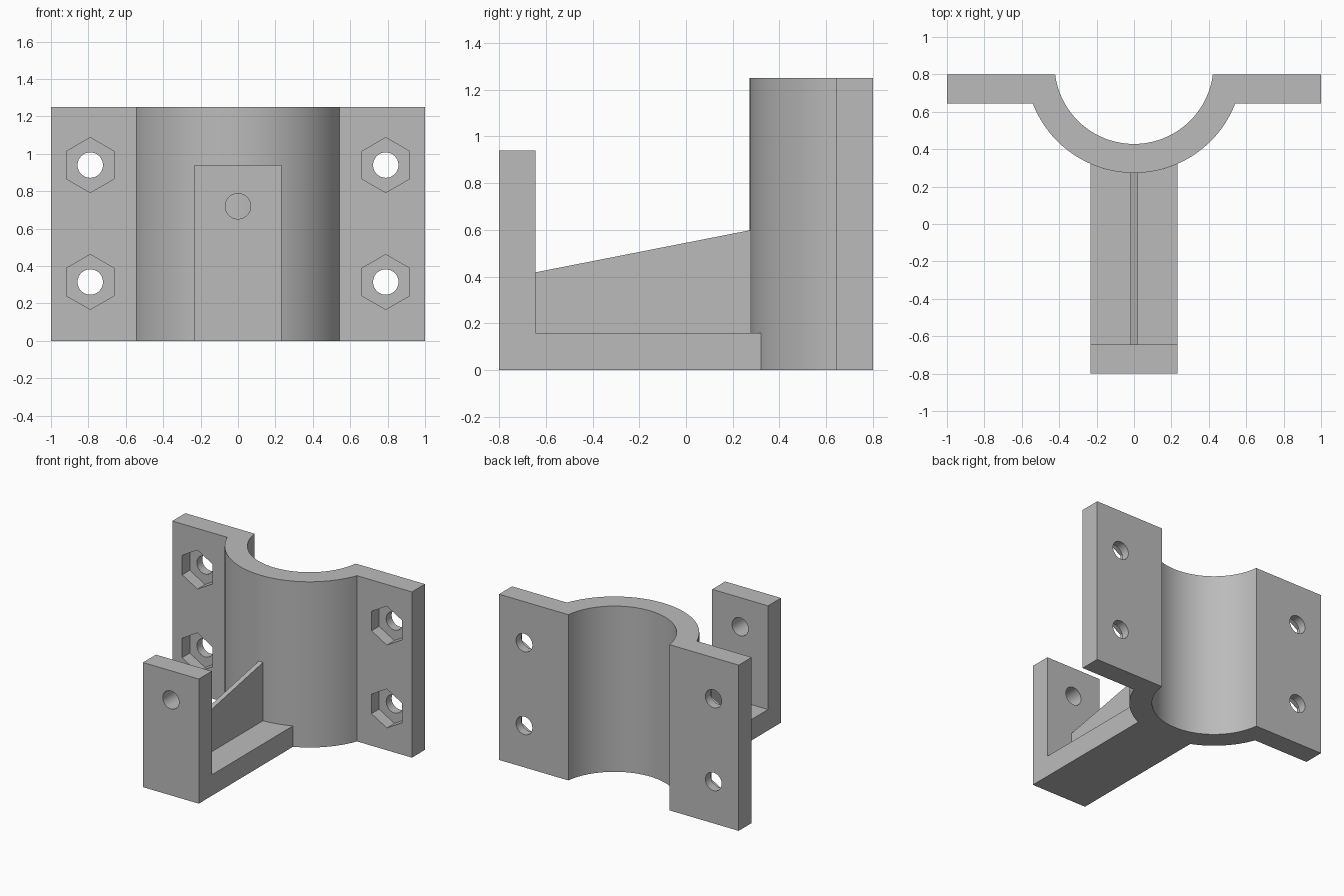
import bpy, bmesh, math
from mathutils import Matrix

if "Cube" in bpy.data.objects:
    bpy.data.objects.remove(bpy.data.objects["Cube"])

CY, R_IN, R_OUT = 0.853, 0.425, 0.58   # half-pipe centre and radii
BACK, T = 0.80, 0.155                  # rear face and wall thickness
HEIGHT, HALF_W = 1.25, 0.233           # clamp height, half arm width

grey = bpy.data.materials.new("light grey")
grey.diffuse_color = (0.5, 0.5, 0.5, 1)
grey.use_nodes = True
grey.node_tree.nodes["Principled BSDF"].inputs["Base Color"].default_value = grey.diffuse_color


def prism(name, points, direction):
    """Extrude a closed 3D outline along a direction."""
    bm = bmesh.new()
    face = bm.faces.new([bm.verts.new(p) for p in points])
    new = bmesh.ops.extrude_face_region(bm, geom=[face])["geom"]
    bmesh.ops.translate(bm, vec=direction,
                        verts=[v for v in new if isinstance(v, bmesh.types.BMVert)])
    bmesh.ops.recalc_face_normals(bm, faces=bm.faces)
    return finish(name, bm)


def finish(name, bm):
    mesh = bpy.data.meshes.new(name)
    bm.to_mesh(mesh)
    bm.free()
    mesh.materials.append(grey)
    obj = bpy.data.objects.new(name, mesh)
    bpy.context.collection.objects.link(obj)
    return obj


def arc(radius, x_end, steps):
    """Points of the lower arc from -x_end to x_end."""
    a = math.asin(x_end / radius)
    angles = [-a + 2 * a * i / steps for i in range(steps + 1)]
    return [(radius * math.sin(t), CY - radius * math.cos(t)) for t in angles]


def cut(obj, holes):
    """Cut front-to-back holes: (x, z, radius, sides, y_start, y_end)."""
    for x, z, r, sides, y0, y1 in holes:
        bm = bmesh.new()
        place = Matrix.Translation((x, (y0 + y1) / 2, z)) @ Matrix.Rotation(math.pi / 2, 4, 'X')
        bmesh.ops.create_cone(bm, cap_ends=True, segments=sides, radius1=r,
                              radius2=r, depth=y1 - y0, matrix=place)
        cutter = finish("hole_cutter", bm)
        cutter.hide_render = True
        mod = obj.modifiers.new("hole", 'BOOLEAN')
        mod.operation, mod.solver, mod.object = 'DIFFERENCE', 'EXACT', cutter
        bpy.context.view_layer.objects.active = obj
        bpy.ops.object.modifier_apply(modifier=mod.name)
        bpy.data.objects.remove(cutter)


def smooth(obj):
    bpy.ops.object.select_all(action='DESELECT')
    obj.select_set(True)
    bpy.context.view_layer.objects.active = obj
    bpy.ops.object.shade_smooth_by_angle(angle=math.radians(25))


# Half-pipe clamp with a flange on each side
flange_y = BACK - T
x_in = math.sqrt(R_IN ** 2 - (CY - BACK) ** 2)
x_out = math.sqrt(R_OUT ** 2 - (CY - flange_y) ** 2)
outline = ([(-1, BACK), (-1, flange_y)] + arc(R_OUT, x_out, 48)
           + [(1, flange_y), (1, BACK)] + arc(R_IN, x_in, 48)[::-1])
clamp = prism("clamp", [(x, y, 0) for x, y in outline], (0, 0, HEIGHT))

# Bolt holes with hexagonal nut pockets on the front
holes = []
for x in (-0.79, 0.79):
    for z in (0.315, 0.94):
        holes += [(x, z, 0.147, 6, flange_y - 0.1, flange_y + 0.09),
                  (x, z, 0.068, 32, flange_y - 0.1, BACK + 0.1)]
cut(clamp, holes)
smooth(clamp)

# Base arm, its rear end fitted to the pipe
arm_outline = [(HALF_W, -BACK + T), (-HALF_W, -BACK + T)] + arc(R_OUT, HALF_W, 20)
prism("base_arm", [(x, y, 0) for x, y in arm_outline], (0, 0, 0.158))

# Upright front plate with one round hole
plate = prism("front_plate", [(-HALF_W, -BACK, 0), (HALF_W, -BACK, 0),
                              (HALF_W, -BACK, 0.94), (-HALF_W, -BACK, 0.94)], (0, T, 0))
cut(plate, [(0, 0.72, 0.068, 32, -BACK - 0.1, -BACK + T + 0.1)])
smooth(plate)

# Thin sloping rib between plate and pipe
y0, y1 = -BACK + T, CY - R_OUT + 0.01
prism("rib", [(-0.018, y0, 0.15), (-0.018, y1, 0.15),
              (-0.018, y1, 0.60), (-0.018, y0, 0.418)], (0.036, 0, 0))
